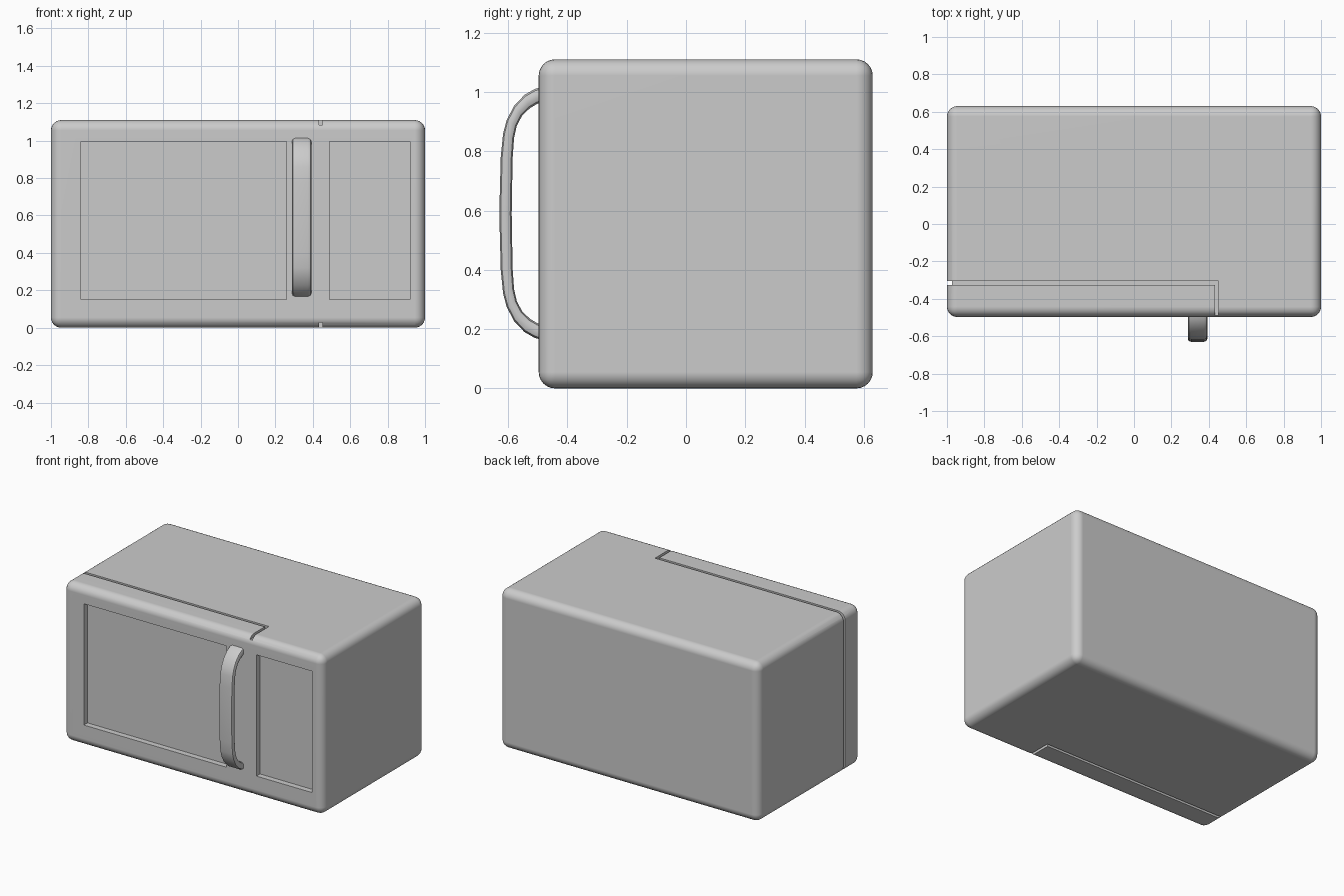
import bpy, bmesh, math

if "Cube" in bpy.data.objects:
    bpy.data.objects.remove(bpy.data.objects["Cube"])


def box(name, lo, hi):
    """Axis-aligned box between two corners."""
    bm = bmesh.new()
    bmesh.ops.create_cube(bm, size=1)
    for v in bm.verts:
        v.co = [(a + b) / 2 + c * (b - a) for a, b, c in zip(lo, hi, v.co)]
    return finish(bm, name)


def finish(bm, name):
    bmesh.ops.recalc_face_normals(bm, faces=bm.faces)
    mesh = bpy.data.meshes.new(name)
    bm.to_mesh(mesh)
    bm.free()
    ob = bpy.data.objects.new(name, mesh)
    bpy.context.collection.objects.link(ob)
    return ob


def apply_mod(ob, kind, **settings):
    bpy.ops.object.select_all(action='DESELECT')
    bpy.context.view_layer.objects.active = ob
    ob.select_set(True)
    mod = ob.modifiers.new(kind.title(), kind)
    for key, value in settings.items():
        setattr(mod, key, value)
    bpy.ops.object.modifier_apply(modifier=mod.name)


def cut(ob, lo, hi):
    cutter = box("cutter", lo, hi)
    cutter.hide_render = True
    apply_mod(ob, 'BOOLEAN', operation='DIFFERENCE', object=cutter, solver='EXACT')
    bpy.data.objects.remove(cutter)


def smooth(ob):
    bpy.ops.object.select_all(action='DESELECT')
    bpy.context.view_layer.objects.active = ob
    ob.select_set(True)
    bpy.ops.object.shade_smooth_by_angle(angle=math.radians(35))
    mod = ob.modifiers.new("Normals", 'WEIGHTED_NORMAL')
    mod.keep_sharp = True


# Rounded casing
body = box("microwave_body", (-1, -0.497, 0), (1, 0.63, 1.11))
apply_mod(body, 'BEVEL', width=0.055, segments=6, limit_method='NONE')

# Recessed window and control panel
for x0, x1 in ((-0.84, 0.26), (0.49, 0.92)):
    cut(body, (x0, -0.7, 0.15), (x1, -0.457, 0.995))

# Door seam across the top and bottom, with a short return to the front
for z0, z1 in ((1.083, 1.3), (-0.2, 0.027)):
    cut(body, (-1.2, -0.325, z0), (0.453, -0.306, z1))
    cut(body, (0.434, -0.7, z0), (0.453, -0.306, z1))
# Door seam down the hinge side
cut(body, (-1.2, -0.325, -0.2), (-0.973, -0.306, 1.3))
smooth(body)

# Bowed handle: upper half of outer and inner outline (y, z), mirrored about mid height
mid = 0.59
outer = [(-0.48, 1.018), (-0.51, 1.01), (-0.545, 0.99), (-0.58, 0.953),
         (-0.605, 0.905), (-0.617, 0.86), (-0.625, 0.78), (-0.63, 0.59)]
inner = [(-0.48, 0.966), (-0.502, 0.96), (-0.527, 0.945), (-0.553, 0.92),
         (-0.571, 0.885), (-0.58, 0.845), (-0.585, 0.775), (-0.588, 0.59)]


def mirrored(half):
    return half + [(y, 2 * mid - z) for y, z in reversed(half[:-1])]


bm = bmesh.new()
rings = []
for (yo, zo), (yi, zi) in zip(mirrored(outer), mirrored(inner)):
    # Eight-sided rounded section, squared off at the sides
    ring = []
    for x, t in ((0.306, 1), (0.374, 1), (0.387, 0.88), (0.392, 0.65), (0.392, 0.35),
                 (0.387, 0.12), (0.374, 0), (0.306, 0), (0.293, 0.12),
                 (0.288, 0.35), (0.288, 0.65), (0.293, 0.88)):
        ring.append(bm.verts.new((x, yi + (yo - yi) * t, zi + (zo - zi) * t)))
    rings.append(ring)
for a, b in zip(rings, rings[1:]):
    for i in range(len(a)):
        j = (i + 1) % len(a)
        bm.faces.new((a[i], a[j], b[j], b[i]))
bm.faces.new(rings[0])
bm.faces.new(rings[-1])
handle = finish(bm, "door_handle")
smooth(handle)
